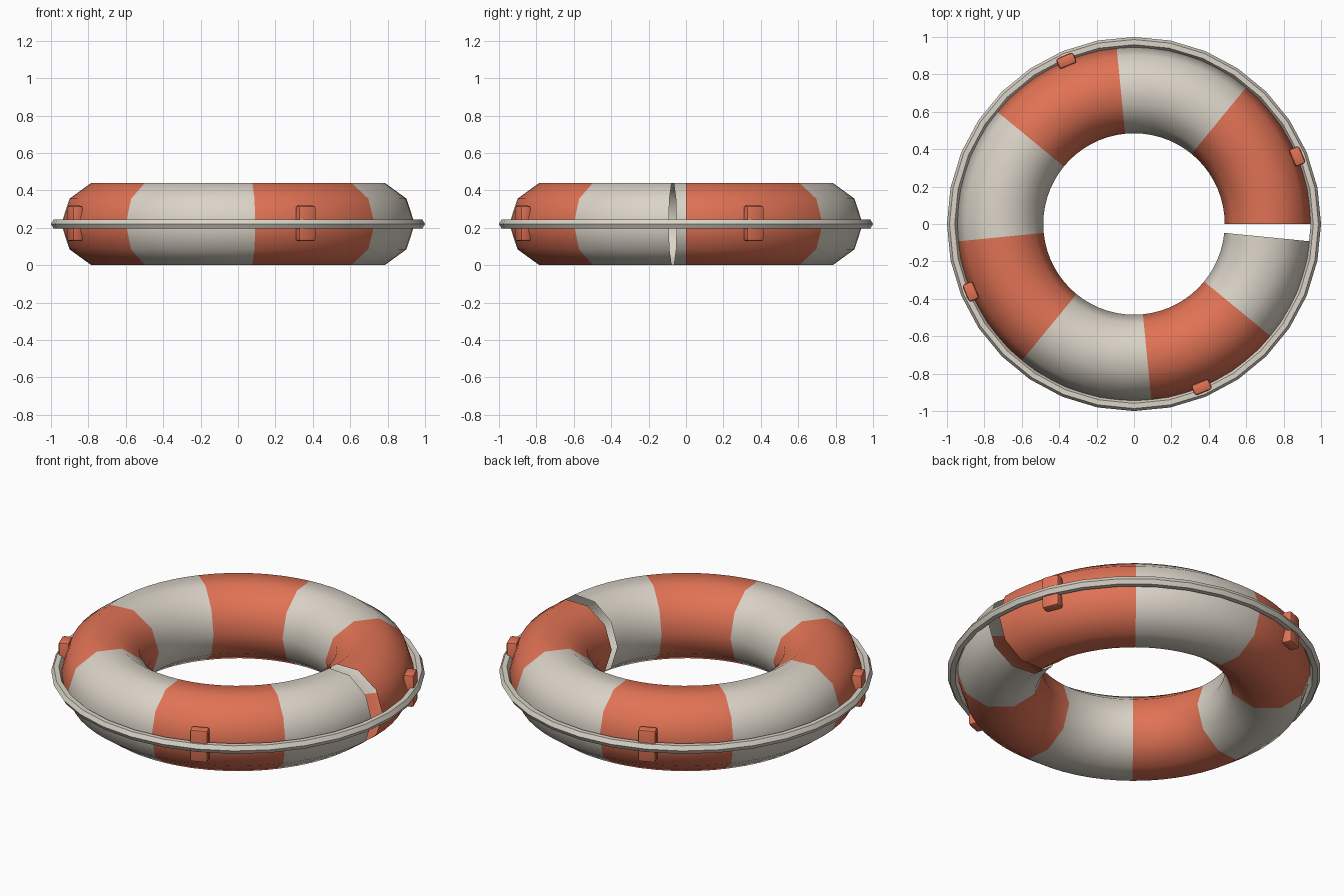
import bpy, bmesh
from math import cos, sin, pi, radians

cube = bpy.data.objects.get("Cube")
if cube:
    bpy.data.objects.remove(cube, do_unlink=True)


def material(name, rgb):
    m = bpy.data.materials.new(name)
    m.use_nodes = True
    m.diffuse_color = (*rgb, 1)
    m.node_tree.nodes["Principled BSDF"].inputs["Base Color"].default_value = (*rgb, 1)
    return m


orange = material("orange", (0.75, 0.17, 0.09))
cream = material("cream", (0.70, 0.65, 0.57))
MID_Z = 0.22


def add_object(name, bm, mats):
    mesh = bpy.data.meshes.new(name)
    bm.to_mesh(mesh)
    bm.free()
    for m in mats:
        mesh.materials.append(m)
    ob = bpy.data.objects.new(name, mesh)
    bpy.context.collection.objects.link(ob)
    return ob


def smooth(ob, angle):
    bpy.ops.object.select_all(action="DESELECT")
    ob.select_set(True)
    bpy.context.view_layer.objects.active = ob
    bpy.ops.object.shade_smooth_by_angle(angle=radians(angle))


def ring(name, major, minor, segments, sides, mats, skip=0, stripe=lambda i: 0):
    """Hollow ring; the last `skip` segments are left open."""
    bm = bmesh.new()
    loops = []
    for i in range(segments):
        a = 2 * pi * i / segments
        loop = []
        for j in range(sides):
            b = 2 * pi * j / sides
            r = major + minor * cos(b)
            loop.append(bm.verts.new((r * cos(a), r * sin(a), MID_Z + minor * sin(b))))
        loops.append(loop)
    for i in range(segments - skip):
        p, q = loops[i], loops[(i + 1) % segments]
        for j in range(sides):
            k = (j + 1) % sides
            bm.faces.new((p[j], q[j], q[k], p[k])).material_index = stripe(i)
    return add_object(name, bm, mats)


# Striped buoy body: alternating bands, with one segment open
body = ring("buoy_body", 0.715, 0.23, 64, 10, (orange, cream), skip=1,
            stripe=lambda i: (max(i - 1, 0) // 8) % 2)
smooth(body, 60)

# Grab rope around the outside
rope = ring("grab_rope", 0.9725, 0.0275, 32, 6, (cream,))
smooth(rope, 30)

# Four rope clamps
for n in range(4):
    a = radians(22.5 + 90 * n)
    bm = bmesh.new()
    bmesh.ops.create_cube(bm, size=1)
    bmesh.ops.scale(bm, vec=(0.06, 0.1, 0.19), verts=bm.verts)
    bmesh.ops.bevel(bm, geom=bm.edges[:], offset=0.014, segments=2,
                    profile=0.5, affect="EDGES")
    clamp = add_object(f"rope_clamp_{n + 1}", bm, (orange,))
    clamp.location = (0.945 * cos(a), 0.945 * sin(a), MID_Z + 0.003)
    clamp.rotation_euler.z = a
    smooth(clamp, 40)
